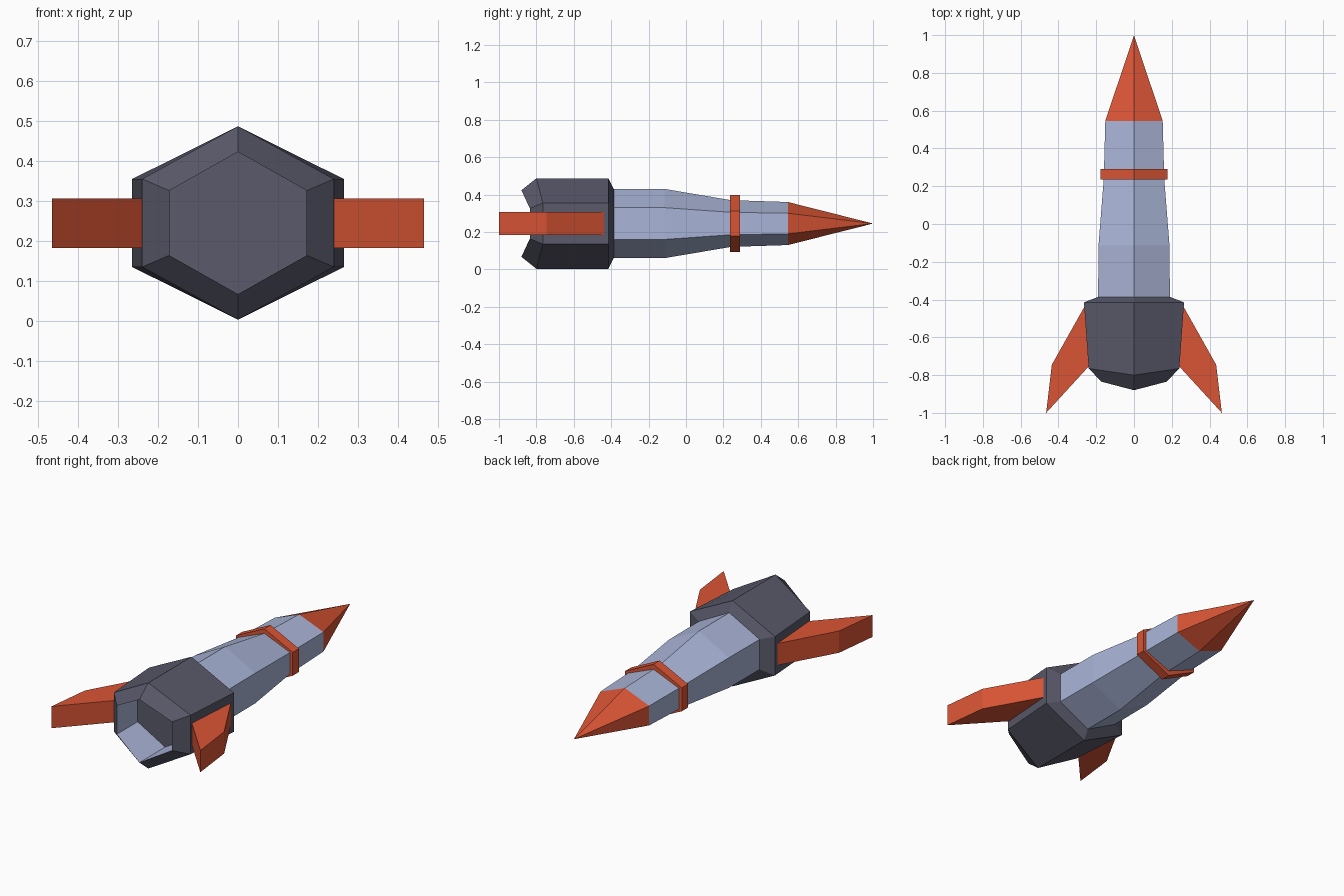
import bpy, bmesh

if "Cube" in bpy.data.objects:
    bpy.data.objects.remove(bpy.data.objects["Cube"])

ZC = 0.245  # height of the rocket's long axis


def material(name, rgb):
    m = bpy.data.materials.new(name)
    m.diffuse_color = (*rgb, 1)
    m.use_nodes = True
    m.node_tree.nodes["Principled BSDF"].inputs["Base Color"].default_value = m.diffuse_color
    return m


PALE = material("pale_blue", (0.40, 0.46, 0.68))
DARK = material("dark_grey", (0.10, 0.10, 0.145))
RED = material("orange_red", (0.70, 0.09, 0.035))


def finish(name, bm, mats):
    mesh = bpy.data.meshes.new(name)
    bm.to_mesh(mesh)
    bm.free()
    for m in mats:
        mesh.materials.append(m)
    ob = bpy.data.objects.new(name, mesh)
    bpy.context.collection.objects.link(ob)
    return ob


def hex_loft(name, sections, mats, cap_start=False, slots=None):
    """Skin stretched hexagons: (y at top/bottom, y at sides, half width, half height, side half height)."""
    bm = bmesh.new()
    rings = []
    for yt, ys, w, h, s in sections:
        pts = [(0, yt, h), (w, ys, s), (w, ys, -s), (0, yt, -h), (-w, ys, -s), (-w, ys, s)]
        rings.append([bm.verts.new((x, y, z + ZC)) for x, y, z in pts])
    for i, (a, b) in enumerate(zip(rings, rings[1:])):
        for j in range(6):
            k = (j + 1) % 6
            f = bm.faces.new((a[j], a[k], b[k], b[j]))
            f.material_index = slots[i] if slots else 0
    if cap_start:
        bm.faces.new(rings[0][::-1])
    bmesh.ops.remove_doubles(bm, verts=bm.verts, dist=1e-5)
    return finish(name, bm, mats)


# Fuselage with pointed nose cone
hex_loft("fuselage", [
    (-0.39, -0.39, 0.190, 0.185, 0.085),
    (-0.115, -0.115, 0.188, 0.185, 0.085),
    (0.24, 0.24, 0.160, 0.125, 0.060),
    (0.545, 0.545, 0.152, 0.115, 0.055),
    (1.0, 1.0, 0, 0, 0)], [PALE, RED], slots=[0, 0, 0, 1])

# Engine housing with recessed exhaust
hex_loft("engine", [
    (-0.65, -0.65, 0.172, 0.178, 0.081),
    (-0.88, -0.835, 0.172, 0.178, 0.081),
    (-0.80, -0.765, 0.240, 0.242, 0.110),
    (-0.415, -0.415, 0.265, 0.242, 0.110),
    (-0.385, -0.385, 0.188, 0.183, 0.084)],
    [DARK, PALE], cap_start=True, slots=[1, 0, 0, 0])

# Raised collar band
inner, outer = (0.152, 0.118, 0.056), (0.177, 0.152, 0.066)
hex_loft("collar_band", [(y, y, *r) for y, r in (
    (0.29, inner), (0.235, inner), (0.235, outer), (0.29, outer), (0.29, inner))], [RED])

# Swept fins, mirrored left to right
bm = bmesh.new()
outline = [(0.258, -0.43), (0.435, -0.745), (0.465, -1.0), (0.236, -0.75)]
base = bm.faces.new([bm.verts.new((x, y, 0.183)) for x, y in outline])
top = bmesh.ops.extrude_face_region(bm, geom=[base])["geom"]
bmesh.ops.translate(bm, vec=(0, 0, 0.123),
                    verts=[v for v in top if isinstance(v, bmesh.types.BMVert)])
bmesh.ops.recalc_face_normals(bm, faces=bm.faces)
fins = finish("fins", bm, [RED])
fins.modifiers.new("mirror", 'MIRROR')
